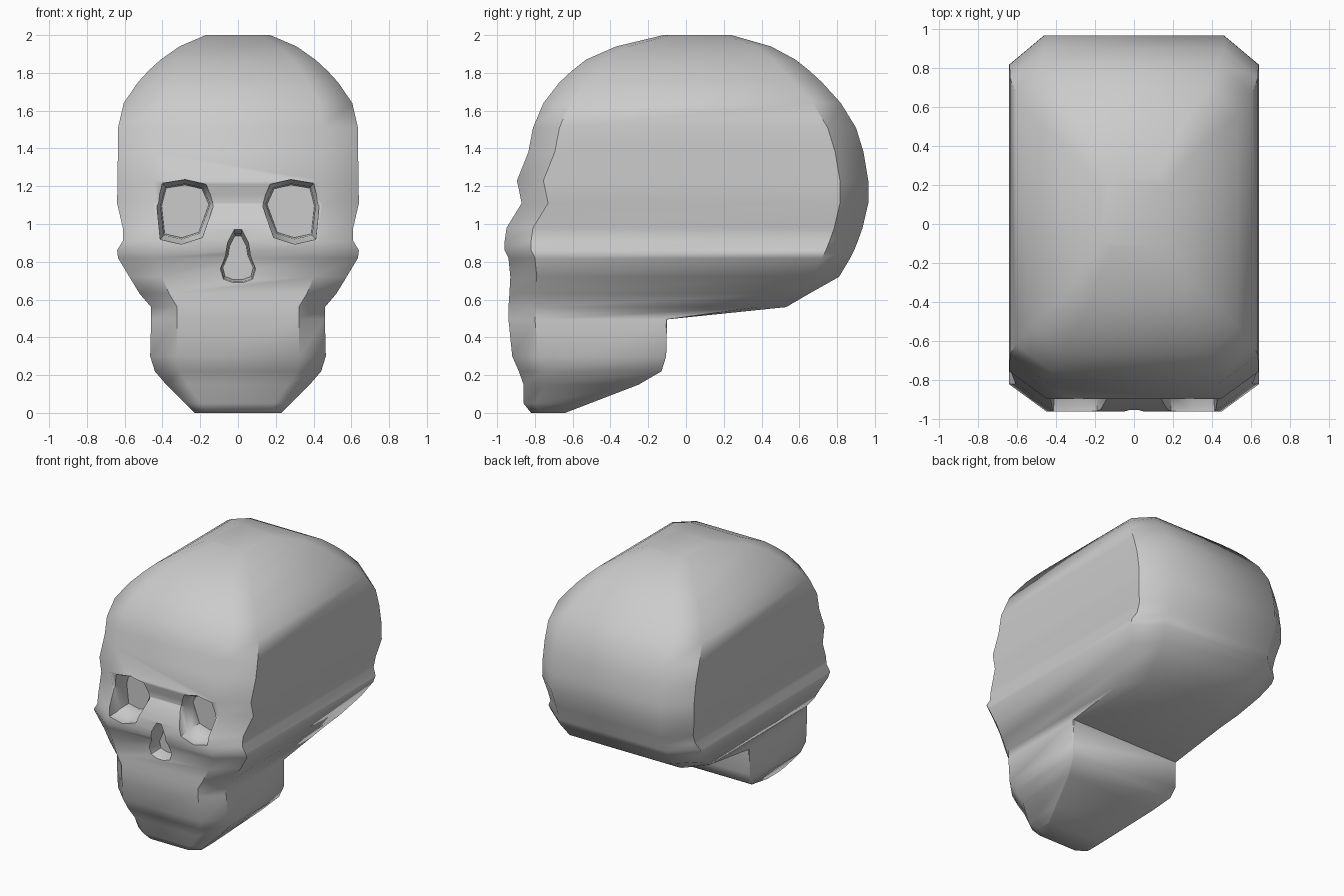
import bpy, bmesh, math

if "Cube" in bpy.data.objects:
    bpy.data.objects.remove(bpy.data.objects["Cube"])


def mesh_from_rings(name, rings):
    """Skin a stack of equal-sized point rings and cap both ends."""
    bm = bmesh.new()
    rows = [[bm.verts.new(p) for p in ring] for ring in rings]
    n = len(rows[0])
    for a, b in zip(rows, rows[1:]):
        for i in range(n):
            j = (i + 1) % n
            bm.faces.new((a[i], a[j], b[j], b[i]))
    bm.faces.new(rows[0][::-1])
    bm.faces.new(rows[-1])
    bmesh.ops.recalc_face_normals(bm, faces=bm.faces)
    me = bpy.data.meshes.new(name)
    bm.to_mesh(me)
    bm.free()
    ob = bpy.data.objects.new(name, me)
    bpy.context.collection.objects.link(ob)
    return ob


# Skull levels: height, half width, front y, back y
levels = [
    (0.00, .23, -.82, -.64), (0.05, .28, -.86, -.51), (0.15, .38, -.86, -.25),
    (0.22, .44, -.885, -.13), (0.30, .465, -.92, -.105), (0.495, .46, -.94, -.10),
    (0.56, .46, -.94, .53), (0.63, .52, -.935, .65), (0.72, .575, -.93, .81),
    (0.82, .635, -.94, .87), (0.86, .64, -.96, .89), (0.91, .61, -.96, .91),
    (0.98, .61, -.95, .935), (1.11, .64, -.87, .965), (1.23, .638, -.895, .965),
    (1.38, .636, -.835, .94), (1.51, .635, -.81, .90), (1.64, .605, -.755, .82),
    (1.75, .53, -.67, .72), (1.81, .475, -.605, .655), (1.87, .41, -.53, .58),
    (1.94, .31, -.37, .45), (2.00, .17, -.12, .24),
]


def section(z, w, yf, yb):
    """Rectangle with chamfered corners; the jaw stays square at the back."""
    c = .14 * min(1, w / .45)
    if z > 1.8:
        c *= 1 - .4 * (z - 1.8) / .2
    if z < .1:
        c *= .7
    fx = w * .7
    cb, bx = (c + .01, w * .72) if z > .52 else (.004, w - .004)
    half = [(fx, yf), (w, yf + c), (w, yb - cb), (bx, yb)]
    pts = half + [(-x, y) for x, y in reversed(half)]
    return [(x, y, z) for x, y in pts]


skull = mesh_from_rings("skull", [section(*lv) for lv in levels])

# Openings: outline (x, z) tapering towards the recessed floor
eye = [(.125, 1.11), (.17, 1.21), (.28, 1.235), (.40, 1.215),
       (.43, 1.10), (.41, .92), (.30, .895), (.19, .93)]
half_nose = [(.02, .97), (.055, .90), (.065, .84), (.10, .76), (.085, .70), (.03, .68)]
nose = half_nose + [(-x, z) for x, z in reversed(half_nose)]


def opening(name, outline, depths):
    cx = sum(p[0] for p in outline) / len(outline)
    cz = sum(p[1] for p in outline) / len(outline)
    cutter = mesh_from_rings(name, [
        [(cx + (x - cx) * s, y, cz + (z - cz) * s) for x, z in outline]
        for y, s in depths])
    cutter.hide_render = True
    mod = skull.modifiers.new(name, 'BOOLEAN')
    mod.operation = 'DIFFERENCE'
    mod.solver = 'EXACT'
    mod.object = cutter
    bpy.context.view_layer.objects.active = skull
    bpy.ops.object.modifier_apply(modifier=name)
    bpy.data.objects.remove(cutter)


eye_depths = [(-1.1, 1.03), (-.88, 1.0), (-.85, .86), (-.76, .82)]
opening("right_socket", eye, eye_depths)
opening("left_socket", [(-x, z) for x, z in eye], eye_depths)
opening("nasal_opening", nose, [(-1.1, 1.02), (-.95, 1.0), (-.92, .88), (-.83, .8)])

# Smooth shading with crisp corner edges
bpy.ops.object.select_all(action='DESELECT')
skull.select_set(True)
bpy.context.view_layer.objects.active = skull
bpy.ops.object.shade_smooth_by_angle(angle=math.radians(44))
